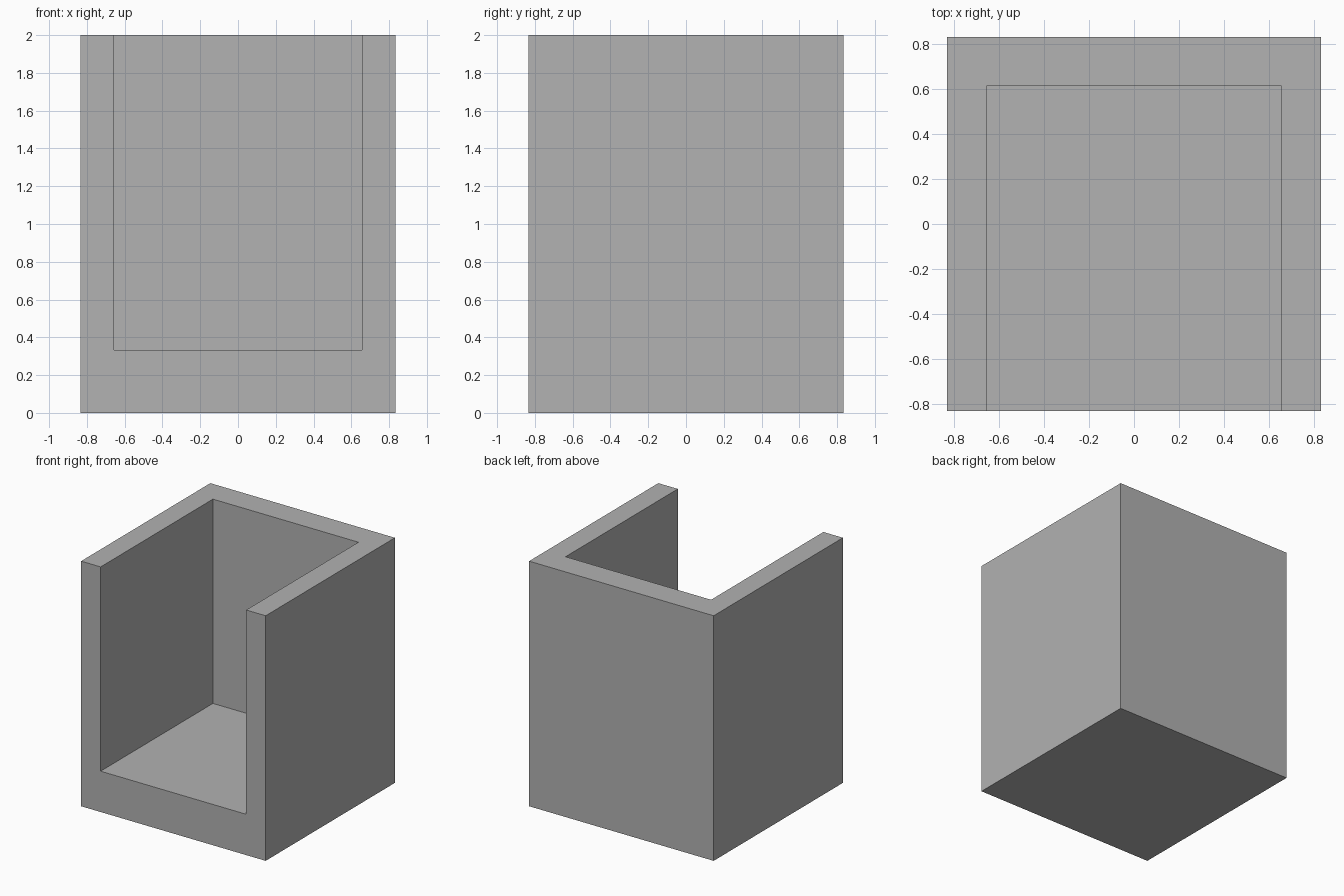
import bpy

if "Cube" in bpy.data.objects:
    bpy.data.objects.remove(bpy.data.objects["Cube"])

HALF = 0.833           # half of outer width and depth
HEIGHT = 2.0
CAVITY_X = 0.657       # half width of the recess
CAVITY_BACK = 0.615    # y of the recess back wall
FLOOR = 0.333          # z of the recess floor


def box(name, low, high):
    """Box spanning two opposite corners."""
    bpy.ops.mesh.primitive_cube_add(
        size=1, location=[(a + b) / 2 for a, b in zip(low, high)])
    obj = bpy.context.object
    obj.name = name
    obj.scale = [b - a for a, b in zip(low, high)]
    bpy.ops.object.transform_apply(location=True, rotation=False, scale=True)
    return obj


grey = bpy.data.materials.new("grey")
grey.diffuse_color = (0.445, 0.445, 0.445, 1)
grey.use_nodes = True
grey.node_tree.nodes["Principled BSDF"].inputs["Base Color"].default_value = grey.diffuse_color

# Recess cutter, open to the front and the top
cutter = box("recess_cutter", (-CAVITY_X, -HALF - 0.2, FLOOR),
             (CAVITY_X, CAVITY_BACK, HEIGHT + 0.2))
cutter.data.materials.append(grey)
cutter.hide_render = True
cutter.display_type = 'WIRE'

# Block with floor, back wall and two side walls
block = box("open_block", (-HALF, -HALF, 0), (HALF, HALF, HEIGHT))
block.data.materials.append(grey)
cut = block.modifiers.new("recess", 'BOOLEAN')
cut.operation = 'DIFFERENCE'
cut.solver = 'EXACT'
cut.object = cutter
bpy.ops.object.modifier_apply(modifier=cut.name)
bpy.data.objects.remove(cutter)
